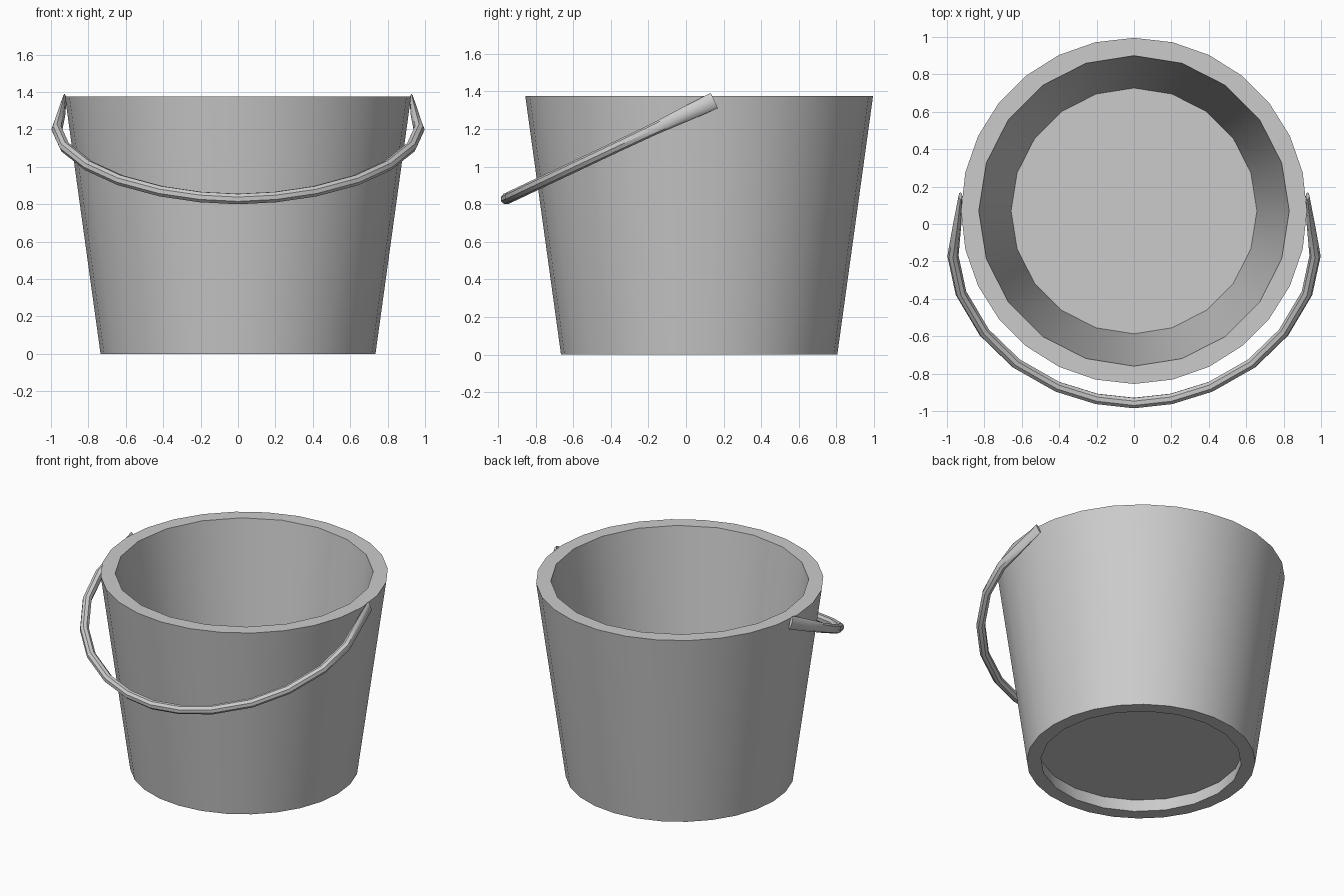
import bpy, bmesh
from math import pi, sin, cos, radians
from mathutils import Vector

cube = bpy.data.objects.get("Cube")
if cube:
    bpy.data.objects.remove(cube, do_unlink=True)

GREY = (0.6, 0.6, 0.6, 1)
grey = bpy.data.materials.new("light_grey")
grey.use_nodes = True
grey.diffuse_color = GREY
grey.node_tree.nodes["Principled BSDF"].inputs["Base Color"].default_value = GREY

CENTRE_Y = 0.07
TOP, FLOOR = 1.375, 0.09
R_OUT_LOW, R_OUT_TOP = 0.735, 0.925
R_IN_LOW, R_IN_TOP = 0.645, 0.83


def finish(bm, name, recalc=True):
    if recalc:
        bmesh.ops.recalc_face_normals(bm, faces=bm.faces)
    mesh = bpy.data.meshes.new(name)
    bm.to_mesh(mesh)
    bm.free()
    mesh.materials.append(grey)
    obj = bpy.data.objects.new(name, mesh)
    bpy.context.collection.objects.link(obj)
    bpy.ops.object.select_all(action='DESELECT')
    obj.select_set(True)
    bpy.context.view_layer.objects.active = obj
    bpy.ops.object.shade_smooth_by_angle(angle=radians(40))
    return obj


def ring(bm, radius, z, sides):
    """Closed loop of edges around the bucket axis."""
    steps = [2 * pi * i / sides for i in range(sides)]
    verts = [bm.verts.new((radius * sin(a), CENTRE_Y + radius * cos(a), z)) for a in steps]
    return [bm.edges.new((verts[i - 1], verts[i])) for i in range(sides)]


# Tapered wall: outside, rim, inside and foot bridged in a closed cycle
bm = bmesh.new()
loops = [ring(bm, R_OUT_LOW, 0, 28), ring(bm, R_OUT_TOP, TOP, 28),
         ring(bm, R_IN_TOP, TOP, 20), ring(bm, R_IN_LOW, 0, 20)]
for i in range(4):
    bmesh.ops.bridge_loops(bm, edges=loops[i - 1] + loops[i])
finish(bm, "bucket_wall")

# Floor disc, raised a little above the foot
bm = bmesh.new()
floor_radius = R_IN_LOW + (R_IN_TOP - R_IN_LOW) * FLOOR / TOP
edges = ring(bm, floor_radius, FLOOR, 20)
bmesh.ops.contextual_create(bm, geom=edges)
for face in bm.faces:
    face.normal_update()
    if face.normal.z < 0:
        face.normal_flip()
finish(bm, "bucket_floor", recalc=False)

# Handle: x, y, half thickness in its tilted plane, half width across it
SLOPE = 0.472
half = [(0.928, 0.15, 0.010, 0.045), (0.945, 0.0, 0.022, 0.040),
        (0.968, -0.17, 0.030, 0.032), (0.925, -0.37, 0.030, 0.030),
        (0.80, -0.58, 0.030, 0.030), (0.63, -0.745, 0.030, 0.030),
        (0.41, -0.87, 0.030, 0.030), (0.20, -0.935, 0.030, 0.030)]
path = half + [(0, -0.957, 0.030, 0.030)] + [(-x, y, a, b) for x, y, a, b in reversed(half)]
points = [Vector((x, y, 1.28 + SLOPE * y)) for x, y, a, b in path]
across = Vector((0, -SLOPE, 1)).normalized()
SIDES = 8
bm = bmesh.new()
sections = []
for i, (x, y, thick, wide) in enumerate(path):
    along = points[min(i + 1, len(points) - 1)] - points[max(i - 1, 0)]
    inward = across.cross(along).normalized()
    angles = [2 * pi * k / SIDES for k in range(SIDES)]
    sections.append([bm.verts.new(points[i] + inward * thick * cos(a) + across * wide * sin(a))
                     for a in angles])
for low, high in zip(sections, sections[1:]):
    for k in range(SIDES):
        bm.faces.new((low[k - 1], low[k], high[k], high[k - 1]))
bm.faces.new(sections[0])
bm.faces.new(sections[-1])
finish(bm, "handle")
